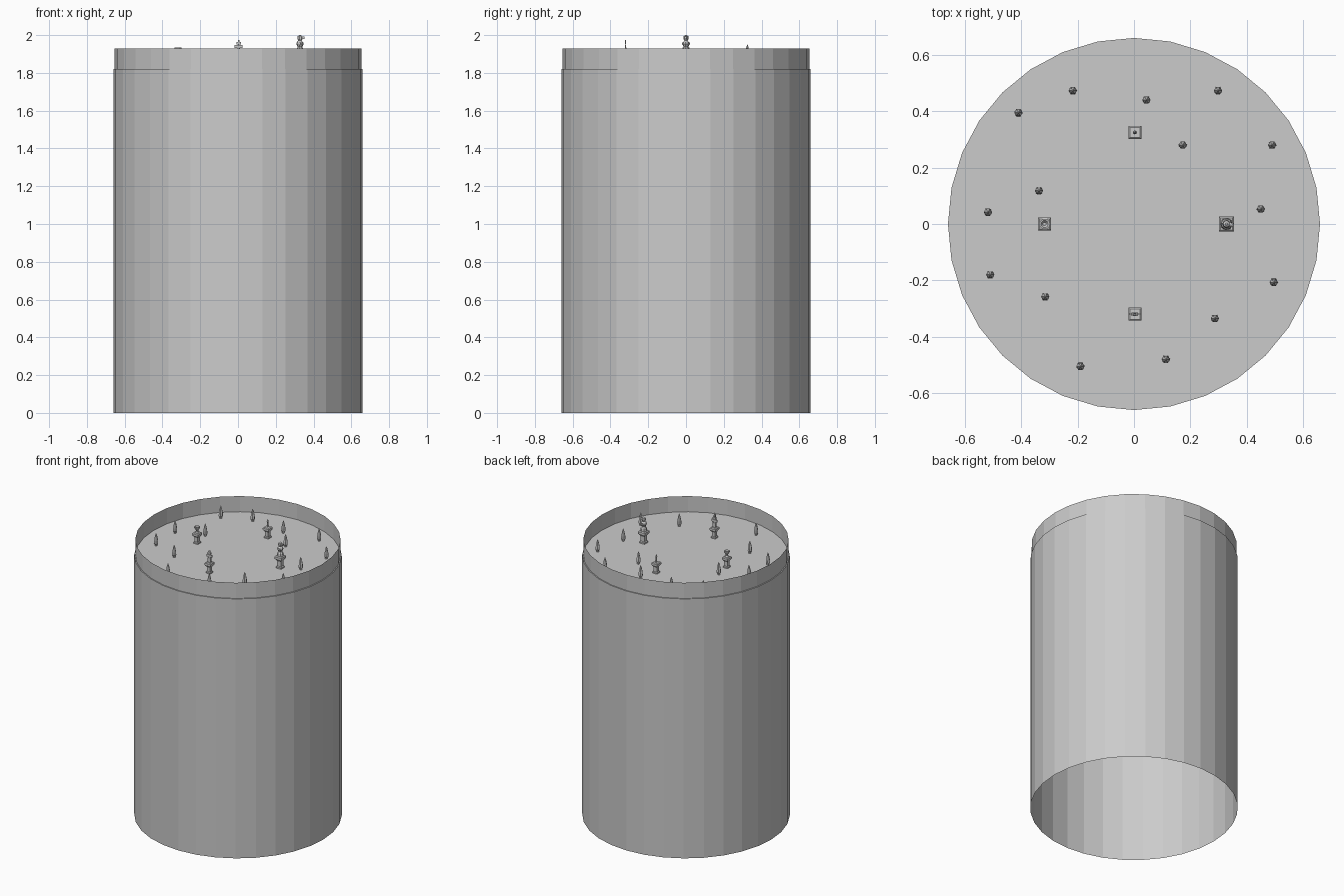
import bpy, bmesh, math
from mathutils import Matrix

if "Cube" in bpy.data.objects:
    bpy.data.objects.remove(bpy.data.objects["Cube"])

FLOOR = 1.82

grey = bpy.data.materials.new("plain grey")
grey.diffuse_color = (0.6, 0.6, 0.6, 1)
grey.use_nodes = True
grey.node_tree.nodes["Principled BSDF"].inputs["Base Color"].default_value = grey.diffuse_color


def make(name, bm, loc=(0, 0, 0), turn=0):
    bmesh.ops.remove_doubles(bm, verts=bm.verts, dist=1e-6)
    me = bpy.data.meshes.new(name)
    bm.to_mesh(me)
    bm.free()
    me.materials.append(grey)
    ob = bpy.data.objects.new(name, me)
    ob.location = loc
    ob.rotation_euler.z = turn
    bpy.context.collection.objects.link(ob)
    return ob


def lathe(bm, profile, sides, start=0.0, cx=0.0, cap_bottom=False, cap_top=False):
    """Rings of (radius, z) joined into a faceted tube."""
    rings = []
    for r, z in profile:
        rings.append([bm.verts.new((cx + r * math.cos(start + math.tau * i / sides),
                                    r * math.sin(start + math.tau * i / sides), z))
                      for i in range(sides)])
    for a, b in zip(rings, rings[1:]):
        for i in range(sides):
            j = (i + 1) % sides
            bm.faces.new((a[i], a[j], b[j], b[i]))
    if cap_bottom:
        bm.faces.new(rings[0][::-1])
    if cap_top:
        bm.faces.new(rings[-1])


def box(bm, size, loc):
    bmesh.ops.create_cube(bm, size=1, matrix=Matrix.Translation(loc) @ Matrix.Diagonal((*size, 1)))


# drum, open underneath, with the ground disc on top
bm = bmesh.new()
lathe(bm, [(0.66, 0), (0.66, FLOOR)], 32, cap_top=True)
make("drum", bm)

# thin raised rim
bm = bmesh.new()
lathe(bm, [(0.653, FLOOR), (0.653, 1.93)], 32)
make("rim", bm)

# small pointed trees
trees = [(-0.41, 0.395), (-0.217, 0.473), (0.044, 0.44), (0.298, 0.473), (0.173, 0.28),
         (0.49, 0.28), (0.45, 0.053), (0.496, -0.207), (0.287, -0.335), (0.113, -0.48),
         (-0.19, -0.505), (-0.315, -0.258), (-0.51, -0.18), (-0.518, 0.042), (-0.337, 0.118)]
for x, y in trees:
    bm = bmesh.new()
    lathe(bm, [(0.009, 0), (0.009, 0.012), (0.015, 0.016), (0.014, 0.036),
               (0.008, 0.066), (0.001, 0.086)], 6, cap_top=True)
    make("tree", bm, (x, y, FLOOR))


# square flared pedestals
def pedestal(x, y, s=1.0):
    bm = bmesh.new()
    k = math.sqrt(2) * s
    prof = [(0.017, 0), (0.017, 0.008), (0.012, 0.012), (0.012, 0.042),
            (0.023, 0.058), (0.023, 0.07), (0.018, 0.075)]
    lathe(bm, [(r * k, z * s) for r, z in prof], 4, math.pi / 4, cap_top=True)
    make("pedestal", bm, (x, y, FLOOR))
    return FLOOR + 0.075 * s


# back: spike
z = pedestal(0.003, 0.325)
bm = bmesh.new()
lathe(bm, [(0.006, 0), (0.004, 0.03), (0.007, 0.036), (0.001, 0.055)], 8, cap_top=True)
make("spike", bm, (0.003, 0.325, z))

# left: round cup
z = pedestal(-0.317, 0)
bm = bmesh.new()
lathe(bm, [(0.012, 0), (0.007, 0.01), (0.009, 0.018), (0.019, 0.033), (0.019, 0.04),
           (0.013, 0.04), (0.006, 0.03)], 10, cap_top=True)
make("cup", bm, (-0.317, 0, z))

# front: flat ornament, wide across and thin in depth
z = pedestal(0.003, -0.32)
bm = bmesh.new()
box(bm, (0.022, 0.012, 0.03), (0, 0, 0.015))
box(bm, (0.042, 0.007, 0.016), (0, 0, 0.044))
box(bm, (0.012, 0.008, 0.012), (0, 0, 0.034))
box(bm, (0.024, 0.007, 0.012), (0, 0, 0.062))
box(bm, (0.008, 0.006, 0.014), (0, 0, 0.073))
make("ornament", bm, (0.003, -0.32, z))

# right: larger statue
z = pedestal(0.328, 0, 1.15)
bm = bmesh.new()
lathe(bm, [(0.022, 0), (0.02, 0.018), (0.012, 0.03), (0.02, 0.046), (0.017, 0.056),
           (0.009, 0.064), (0.014, 0.074), (0.012, 0.088), (0.004, 0.094)], 8, cap_top=True)
box(bm, (0.024, 0.012, 0.012), (0.012, 0, 0.08))
box(bm, (0.012, 0.04, 0.01), (0, 0, 0.05))
make("statue", bm, (0.328, 0, z), -0.1)
